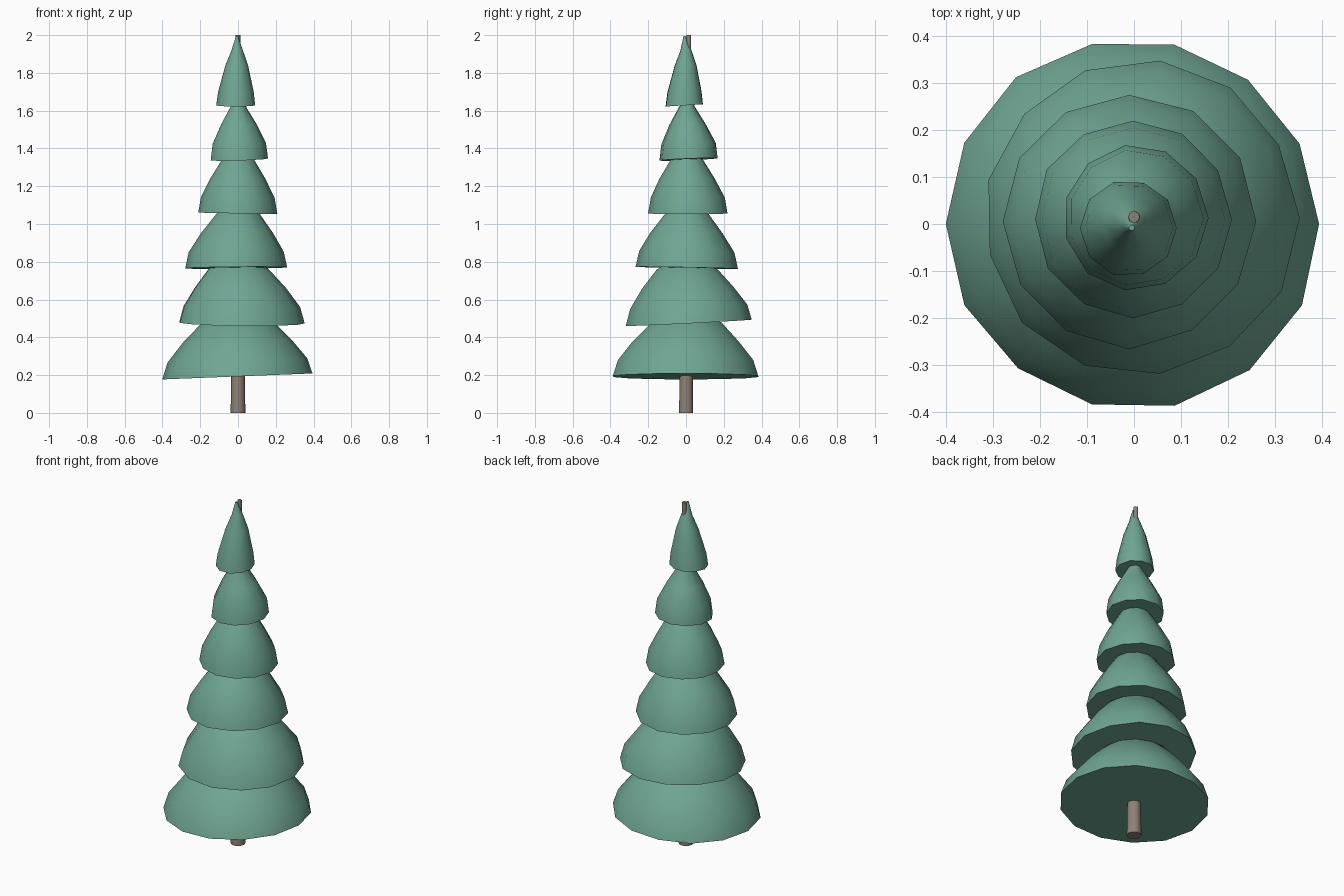
import bpy, bmesh, math, random
from mathutils import Vector

if "Cube" in bpy.data.objects:
    bpy.data.objects.remove(bpy.data.objects["Cube"])

random.seed(4)


def material(name, color):
    m = bpy.data.materials.new(name)
    m.diffuse_color = color
    m.use_nodes = True
    m.node_tree.nodes["Principled BSDF"].inputs["Base Color"].default_value = m.diffuse_color
    return m


green = material("needles", (0.16, 0.38, 0.29, 1))
brown = material("bark", (0.27, 0.22, 0.18, 1))


def lathe(name, rings, sides, mat, tilt=(0, 0), jitter=0.0):
    """Skin a stack of rings (cx, cy, z, r); tilt leans the lowest rings."""
    bm = bmesh.new()
    wob = [1 + random.uniform(-jitter, jitter) for _ in range(sides)]
    z0, z1 = rings[0][2], rings[-1][2]
    loops = []
    for cx, cy, z, r in rings:
        fade = 1 - (z - z0) / (z1 - z0)
        loop = []
        for i in range(sides):
            a = 2 * math.pi * i / sides
            dx, dy = r * wob[i] * math.cos(a), r * wob[i] * math.sin(a)
            lift = fade * (tilt[0] * dx + tilt[1] * dy)
            loop.append(bm.verts.new(Vector((cx + dx, cy + dy, z + lift))))
        loops.append(loop)
    for lo, hi in zip(loops, loops[1:]):
        for i in range(sides):
            j = (i + 1) % sides
            bm.faces.new((lo[i], lo[j], hi[j], hi[i]))
    bm.faces.new(loops[0][::-1])
    bm.faces.new(loops[-1])
    me = bpy.data.meshes.new(name)
    bm.to_mesh(me)
    bm.free()
    me.materials.append(mat)
    ob = bpy.data.objects.new(name, me)
    bpy.context.collection.objects.link(ob)
    bpy.ops.object.select_all(action='DESELECT')
    ob.select_set(True)
    bpy.context.view_layer.objects.active = ob
    bpy.ops.object.shade_smooth_by_angle(angle=math.radians(50))
    return ob


# Trunk, tapering up to the tip
lathe("trunk", [(0, 0, 0, 0.039), (0, 0.008, 1.0, 0.026), (0, 0.015, 2.0, 0.012)], 10, brown)

# Branch tiers: centre x, y, rim z, rim radius, neck radius, sides, tilt x, tilt y
tiers = [
    (-0.002, 0.0, 0.193, 0.396, 0.19, 14, 0.04, 0.0),
    (0.015, 0.014, 0.477, 0.335, 0.16, 13, -0.01, 0.05),
    (-0.010, 0.005, 0.768, 0.270, 0.115, 12, 0.01, -0.02),
    (-0.002, 0.010, 1.056, 0.210, 0.085, 12, -0.02, 0.0),
    (0.003, 0.013, 1.342, 0.155, 0.038, 11, 0.03, 0.04),
]
for n, (x, y, z, r, neck, sides, tx, ty) in enumerate(tiers, 1):
    shoulder = r * 0.93
    rings = [(x, y, z, r),
             (x, y, z + 0.085, shoulder),
             (x * 0.6, y * 0.6, z + 0.185, neck + (shoulder - neck) * 0.55),
             (0, 0.005, z + 0.285, neck),
             (0, 0.005, z + 0.36, 0.02)]
    lathe(f"branch_tier_{n}", rings, sides, green, (tx, ty), 0.012)

# Pointed top tier, its tip leaning forward of the trunk
lathe("top_tier", [(-0.011, -0.009, 1.628, 0.103), (-0.010, -0.008, 1.70, 0.094),
                   (-0.006, -0.002, 1.84, 0.060), (-0.004, 0.0, 1.92, 0.030),
                   (-0.005, -0.008, 1.995, 0.006)], 10, green, (0, 0.06), 0.015)
